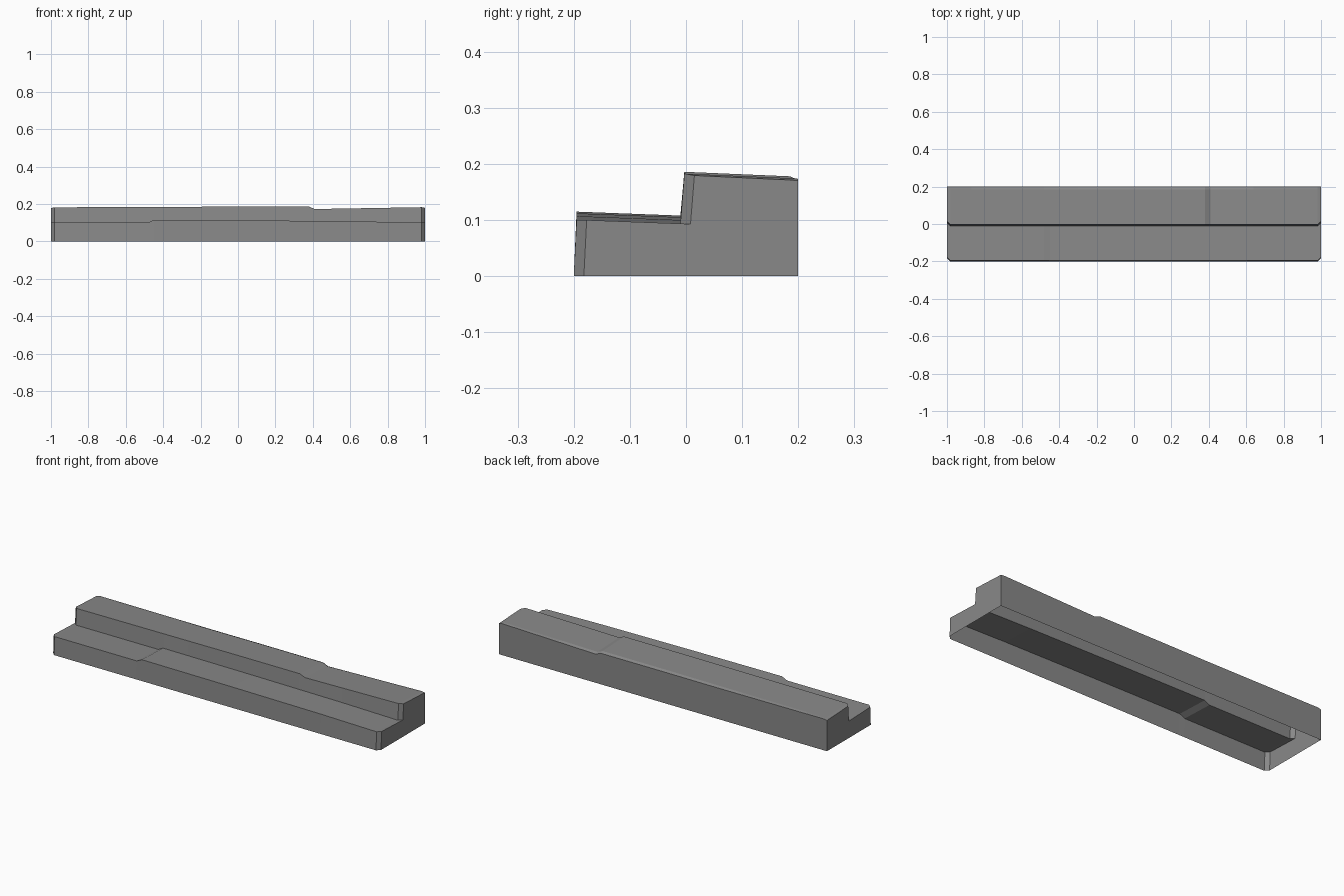
import bpy
import bmesh

cube = bpy.data.objects.get("Cube")
if cube:
    bpy.data.objects.remove(cube, do_unlink=True)

stone = bpy.data.materials.new("grey stone")
stone.use_nodes = True
grey = (0.25, 0.25, 0.25, 1)
stone.diffuse_color = grey
stone.node_tree.nodes["Principled BSDF"].inputs["Base Color"].default_value = grey

# Worn edge heights along the length: (x, height)
TREAD = [(-1, .10), (-.48, .10), (-.45, .115), (.1, .112), (.64, .107), (1, .10)]
TOP = [(-1, .182), (0, .186), (.38, .186), (.41, .173), (1, .183)]
BEVEL = [(-1, 0), (-.87, .001), (-.3, .005), (.41, .006), (1, 0)]
CORNER = .018


def sample(points, x):
    """Straight-line height between the listed points."""
    for (x0, h0), (x1, h1) in zip(points, points[1:]):
        if x <= x1:
            return h0 + (h1 - h0) * (x - x0) / (x1 - x0)
    return points[-1][1]


def section(x):
    """Two-step cross-section, set back at the ends for the cut corners."""
    inset = CORNER if abs(x) == 1 else 0
    tread, top, drop = (sample(p, x) for p in (TREAD, TOP, BEVEL))
    top -= inset * .2
    back = top - .008
    return [(-.2 + inset, 0), (-.195 + inset, tread),
            (-.01 + inset, tread - .007), (-.003 + inset, top),
            (.185, back), (.2, back - .001 - drop), (.2, 0)]


# Hollow step block, open underneath
stations = {x for line in (TREAD, TOP, BEVEL) for x, h in line}
stations |= {-1 + CORNER, 1 - CORNER}
bm = bmesh.new()
rings = [[bm.verts.new((x, y, z)) for y, z in section(x)]
         for x in sorted(stations)]
for a, b in zip(rings, rings[1:]):
    for i in range(len(a) - 1):
        bm.faces.new((a[i], b[i], b[i + 1], a[i + 1]))
bm.faces.new(rings[0])
bm.faces.new(rings[-1][::-1])
bm.normal_update()

mesh = bpy.data.meshes.new("stone_steps")
bm.to_mesh(mesh)
bm.free()
mesh.materials.append(stone)
steps = bpy.data.objects.new("stone_steps", mesh)
bpy.context.collection.objects.link(steps)
